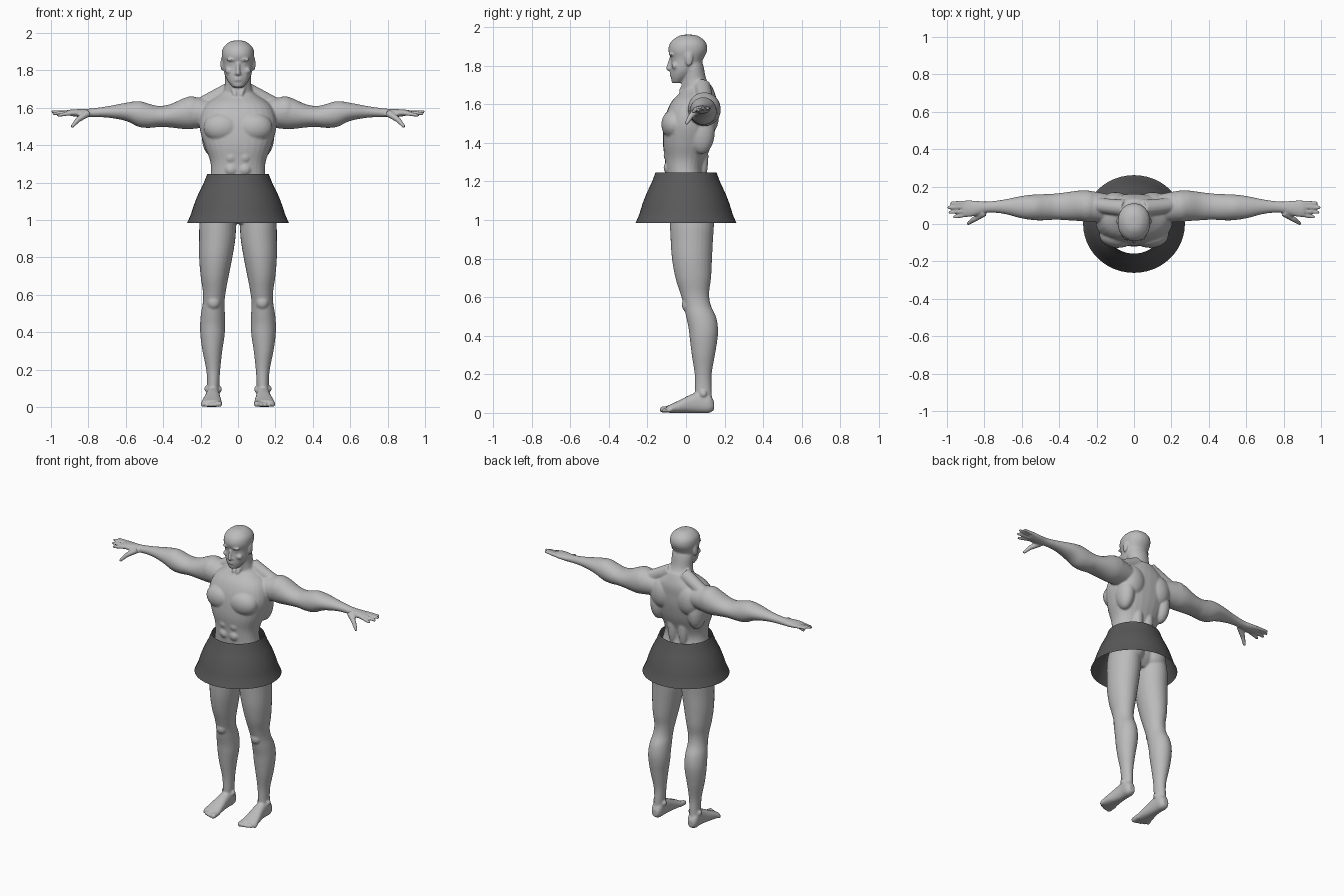
import bpy, bmesh, math
from mathutils import Matrix, Vector

cube = bpy.data.objects.get("Cube")
if cube:
    bpy.data.objects.remove(cube, do_unlink=True)

CM = 0.01  # all tables are in hundredths of a unit


def make_material(name, grey):
    mat = bpy.data.materials.new(name)
    mat.use_nodes = True
    colour = (grey, grey, grey, 1)
    mat.diffuse_color = colour
    mat.node_tree.nodes["Principled BSDF"].inputs["Base Color"].default_value = colour
    return mat


def blend(p0, p1, p2, p3, t):
    """Catmull-Rom blend of four cross-sections."""
    return [b + 0.5 * t * (c - a + t * (2 * a - 5 * b + 4 * c - d + t * (3 * (b - c) + d - a)))
            for a, b, c, d in zip(p0, p1, p2, p3)]


def loft(bm, axis, table, side=1, sides=28, steps=4, power=1.0, caps=True):
    """Tube through oval sections: (position, low and high edge on both cross axes)."""
    ext = [table[0]] + list(table) + [table[-1]]
    sections = [blend(*ext[i:i + 4], s / steps)
                for i in range(len(table) - 1) for s in range(steps)]
    sections.append(table[-1])
    rings = []
    for t, a0, a1, b0, b1 in sections:
        ring = []
        for k in range(sides):
            ang = math.tau * k / sides
            c, s = math.cos(ang), math.sin(ang)
            c = math.copysign(abs(c) ** power, c)
            s = math.copysign(abs(s) ** power, s)
            a = (a0 + a1) / 2 + c * (a1 - a0) / 2
            b = (b0 + b1) / 2 + s * (b1 - b0) / 2
            x, y, z = {"x": (t, a, b), "y": (a, t, b), "z": (a, b, t)}[axis]
            ring.append(bm.verts.new((side * x * CM, y * CM, z * CM)))
        rings.append(ring)
    for low, high in zip(rings, rings[1:]):
        for k in range(sides):
            n = (k + 1) % sides
            bm.faces.new((low[k], low[n], high[n], high[k]))
    if caps:
        bm.faces.new(rings[0])
        bm.faces.new(rings[-1])


def blob(bm, centre, radii, side=1):
    """Ellipsoid muscle or feature."""
    x, y, z = centre
    place = Matrix.Translation(Vector((side * x, y, z)) * CM)
    size = Matrix.Diagonal(Vector(radii) * CM).to_4x4()
    bmesh.ops.create_icosphere(bm, subdivisions=3, radius=1, matrix=place @ size)


def rod(bm, start, end, r1, r2, side=1):
    """Tapered rod with a round tip, for fingers, toes and sinews."""
    p, q = (Vector((side * v[0], v[1], v[2])) * CM for v in (start, end))
    turn = (q - p).to_track_quat("Z", "Y").to_matrix().to_4x4()
    bmesh.ops.create_cone(bm, cap_ends=True, segments=14, radius1=r1 * CM, radius2=r2 * CM,
                          depth=(q - p).length, matrix=Matrix.Translation((p + q) / 2) @ turn)
    blob(bm, end, (r2, r2, r2), side)


def finish(bm, name, mat):
    bmesh.ops.recalc_face_normals(bm, faces=bm.faces)
    mesh = bpy.data.meshes.new(name)
    bm.to_mesh(mesh)
    bm.free()
    mesh.materials.append(mat)
    mesh.shade_smooth()
    obj = bpy.data.objects.new(name, mesh)
    bpy.context.collection.objects.link(obj)
    return obj


def even(rows):
    """Sections symmetric about x = 0: (height, half width, front, back)."""
    return [(z, -w, w, y0, y1) for z, w, y0, y1 in rows]


skin = make_material("skin grey", 0.5)
cloth = make_material("cloth dark grey", 0.1)
bm = bmesh.new()

# Torso and pelvis
loft(bm, "z", even([(98, 8, -4, 9), (104, 16, -8, 13), (112, 17, -9, 13), (120, 15.5, -10, 10),
                    (126, 14.5, -10.5, 9), (132, 15, -11, 10.5), (140, 18, -12, 13.5),
                    (149, 20.5, -11.5, 15.5), (156, 20, -10, 16), (162, 17, -7, 16),
                    (167, 10, -2, 14.5), (170, 7, -1, 13)]), power=0.88)
# Neck
loft(bm, "z", even([(160, 10, -2, 14), (168, 8, -2, 13), (173, 7, -2, 10.5),
                    (180, 7, -2, 9), (186, 5, 0, 7)]))
# Head
loft(bm, "z", even([(171, 2.8, -7.2, -2), (174, 5.3, -7.8, 2), (178, 7.2, -8, 6),
                    (183.5, 7.9, -7.9, 9), (188, 8.7, -9.2, 11), (192, 8, -8, 10.3),
                    (195, 5, -4.5, 7), (196, 2, -1.5, 4)]), power=0.93)
# Nose, lips and chin
rod(bm, (0, -7.8, 184), (0, -9.2, 178.5), 0.9, 1.2)
for z in (174.9, 176):
    blob(bm, (0, -7.7, z), (2.3, 0.9, 0.6))
blob(bm, (0, -6.5, 172.5), (2.2, 1.2, 1.4))

for side in (1, -1):
    # Brow, eye, cheek, nostril and ear
    blob(bm, (3.3, -7.6, 185.7), (3, 1.3, 0.8), side)
    blob(bm, (3.2, -6.3, 183.4), (1.4, 1.2, 0.8), side)
    blob(bm, (4.6, -5.6, 179.8), (2.4, 1.8, 1.8), side)
    blob(bm, (1.2, -8.1, 178.2), (0.8, 0.9, 0.7), side)
    blob(bm, (8.4, 1.5, 183.5), (1.0, 2.1, 3.8), side)

    # Chest, belly and back muscles
    blob(bm, (8.5, -6, 149.5), (10, 6.8, 8), side)
    for z in (127, 133.5, 140):
        blob(bm, (3.6, -8.8, z), (3.5, 2.8, 3.4), side)
    blob(bm, (10, 11.5, 154), (8, 5.6, 10), side)
    blob(bm, (14, 8, 146), (5.5, 7, 12), side)
    blob(bm, (4, 8, 133), (3.5, 3.6, 14), side)
    blob(bm, (8.5, 7.5, 106), (8.5, 8, 8), side)
    # Trapezius, neck sinew and shoulder
    rod(bm, (5, 8.5, 169), (19, 10, 162), 4.5, 4, side)
    rod(bm, (6, 3, 178), (1.5, -2.5, 167), 1.3, 1.2, side)
    blob(bm, (25, 9.5, 157.8), (8, 8.5, 8.4), side)

    # Arm down to the palm
    loft(bm, "x", [(14, 1, 16, 150, 164), (22, 1, 17.5, 149, 165.5), (28, 1.5, 18, 148.6, 165.5),
                   (36, 2, 17, 149.5, 162), (42, 2.3, 16.3, 149.8, 161), (47, 2, 16, 149.3, 162),
                   (53, 2, 15.8, 149.8, 163.6), (60, 3, 15, 153, 162.7), (70, 5.5, 13, 154.8, 160.8),
                   (79, 6, 12, 155, 159.6), (86, 4, 12.6, 155.2, 159.3),
                   (91, 4, 12.6, 156, 158.9)], side)
    # Fingers and thumb
    for base, x, y, z in ((5.2, 96, 3.7, 156), (7.2, 98.5, 6.2, 157),
                          (9.4, 99.1, 8.8, 158), (11.4, 97.5, 11.3, 158)):
        rod(bm, (88, base, 157.4), (x, y, z), 1.3, 0.9, side)
    rod(bm, (80, 6, 157.3), (85.5, 2.5, 153.7), 2, 1.5, side)
    rod(bm, (85.5, 2.5, 153.7), (88.6, 0.3, 150.2), 1.5, 1, side)

    # Leg
    loft(bm, "z", [(5, 10.5, 17, 5, 13.5), (12, 10, 16.5, 4.7, 13.3), (20, 9.5, 17, 4.5, 13.3),
                   (30, 8.4, 19, 3, 15), (38, 7.2, 20.1, 2, 16.3), (44, 6.9, 20.3, 1.3, 16.6),
                   (50, 7, 19.8, 0, 15.5), (56, 7.2, 18.8, -1.2, 12.8), (62, 6.5, 18.8, -3, 12),
                   (70, 5, 20, -5.5, 13), (80, 3, 20.8, -7.3, 13.5), (90, 1.4, 20.8, -8, 14),
                   (98, 1, 20.6, -8.3, 14.5), (106, 1, 19.2, -8, 14), (112, 3, 17, -6, 12)], side)
    blob(bm, (13, 1, 56), (3.6, 3.2, 4), side)
    for x in (9.8, 16.8):
        blob(bm, (x, 9, 9 + x / 20), (1.2, 1.8, 1.8), side)
    # Foot and toes
    loft(bm, "y", [(14.5, 11.5, 15.5, 1.5, 6), (12, 10, 17, 0, 10), (7, 9.8, 17, 0, 11),
                   (2, 9.5, 17.6, 0, 9.3), (-3, 9, 18.8, 0, 6.8), (-8, 8.5, 19.6, 0, 4.4),
                   (-10, 8.8, 19, 0.3, 3.6)], side, power=0.85)
    for i, r in enumerate((1.7, 1.3, 1.2, 1.1, 1)):
        x = 10.1 + 2.2 * i
        rod(bm, (x, -7, 2.2), (x, -12 + 0.2 * i * i, r), r, r, side)

# Fuse the anatomy into one smooth skin
body = finish(bm, "body", skin)
fuse = body.modifiers.new("fuse", "REMESH")
fuse.mode = "VOXEL"
fuse.voxel_size = 0.0055
fuse.use_smooth_shade = True
soften = body.modifiers.new("soften", "SMOOTH")
soften.factor = 0.5
soften.iterations = 7

# Flared open skirt
bm = bmesh.new()
loft(bm, "z", [(z, -r, r, -r * 0.96, r * 0.96) for z, r in
               ((98.5, 27.2), (103, 25.2), (108, 23.6), (114, 21.2), (119, 18.7), (124.5, 16.5))],
     sides=48, steps=2, caps=False)
finish(bm, "skirt", cloth)
